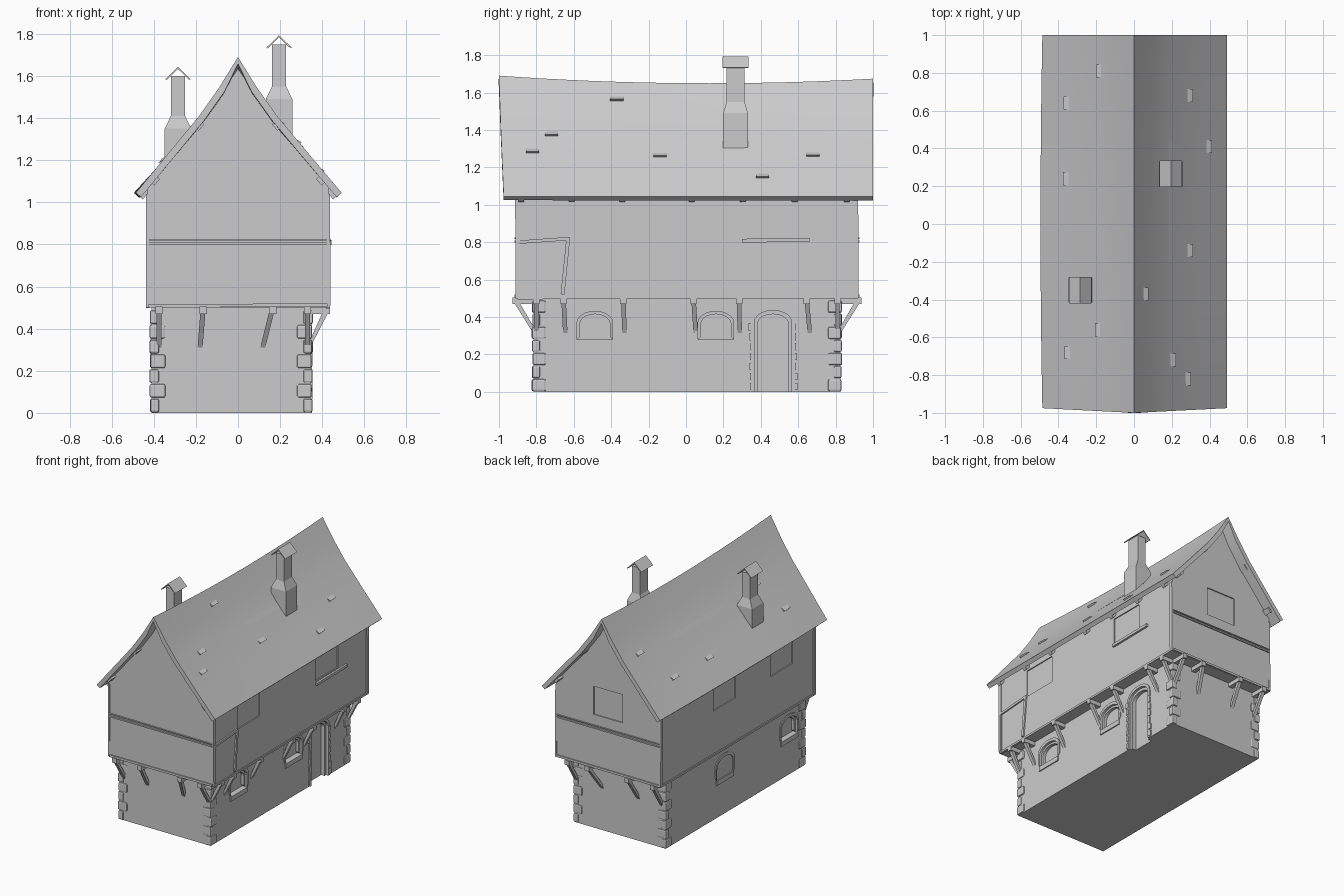
import bpy, bmesh, math, random
from mathutils import Vector, Matrix

random.seed(4)
cube = bpy.data.objects.get("Cube")
if cube:
    bpy.data.objects.remove(cube)

grey = bpy.data.materials.new("plain grey")
grey.use_nodes = True
tone = (0.6, 0.6, 0.6, 1)
grey.diffuse_color = tone
grey.node_tree.nodes["Principled BSDF"].inputs["Base Color"].default_value = tone


def finish(name, bm, matrix=None):
    if matrix:
        bm.transform(matrix)
    bmesh.ops.recalc_face_normals(bm, faces=bm.faces)
    mesh = bpy.data.meshes.new(name)
    bm.to_mesh(mesh)
    bm.free()
    mesh.materials.append(grey)
    obj = bpy.data.objects.new(name, mesh)
    bpy.context.collection.objects.link(obj)
    return obj


def box(name, lo, hi, turn=None):
    """Box between two corners, optionally turned (angle, axis) about its centre."""
    lo, hi = Vector(lo), Vector(hi)
    bm = bmesh.new()
    bmesh.ops.create_cube(bm, size=1)
    bmesh.ops.scale(bm, vec=hi - lo, verts=bm.verts)
    rot = Matrix.Rotation(turn[0], 4, turn[1]) if turn else Matrix()
    return finish(name, bm, Matrix.Translation((lo + hi) / 2) @ rot)


def prism(name, outline, a, b, matrix=None):
    """Outline of (x, z) points extruded along y from a to b."""
    bm = bmesh.new()
    face = bm.faces.new([bm.verts.new((x, a, z)) for x, z in outline])
    out = bmesh.ops.extrude_face_region(bm, geom=[face])
    moved = [v for v in out["geom"] if isinstance(v, bmesh.types.BMVert)]
    bmesh.ops.translate(bm, vec=(0, b - a, 0), verts=moved)
    return finish(name, bm, matrix)


def side(angle, x, y):
    """Frame whose -y is outward, turned about z and placed on a wall."""
    return Matrix.Translation((x, y, 0)) @ Matrix.Rotation(angle, 4, "Z")


QUARTER = math.pi / 2
RIGHT = QUARTER      # outward +x
LEFT = -QUARTER      # outward -x

# Walls
lower = box("lower_storey", (-0.41, -0.815, 0), (0.345, 0.825, 0.51))
half = [(0.43, 0.5), (0.43, 1.07), (0.35, 1.165), (0.186, 1.355)]
gable = half + [(0, 1.635)] + [(-x, z) for x, z in reversed(half)]
upper = prism("upper_storey", gable, -0.91, 0.92)

# Sagging roof: profile lofted along the ridge
slope = [(0, 1.69), (0.09, 1.545), (0.186, 1.41), (0.35, 1.215), (0.495, 1.045)]
section = [(-x, z) for x, z in reversed(slope[1:])] + slope
bm = bmesh.new()
rows = []
STEPS = 16
for i in range(STEPS + 1):
    t = 2 * i / STEPS - 1
    sag = 0.04 * (1 - t * t) + 0.008 * (t + 1) * t
    row = []
    for x, z in section:
        rise = 1 - abs(x) / 0.495
        y = t - (0.025 * (1 - rise) * t if t < 0 else 0)
        bulge = 0.02 * t * t if x < 0 else 0.005
        row.append(bm.verts.new((x * (1 - bulge * 2 * abs(x)), y, z - sag * rise)))
    rows.append(row)
for r0, r1 in zip(rows, rows[1:]):
    for k in range(len(section) - 1):
        bm.faces.new((r0[k], r0[k + 1], r1[k + 1], r1[k]))
roof = finish("roof", bm)
for poly in roof.data.polygons:
    if poly.normal.z < 0:
        poly.flip()
solid = roof.modifiers.new("thickness", "SOLIDIFY")
solid.thickness, solid.offset = 0.032, -1
bpy.context.view_layer.objects.active = roof
roof.select_set(True)
bpy.ops.object.modifier_apply(modifier="thickness")
bpy.ops.object.shade_smooth_by_angle(angle=math.radians(30))
roof.select_set(False)


# Arched openings, cut into the lower storey, with a raised surround
def arch(width, bottom, spring, top, n=10):
    w = width / 2
    pts = [(-w, bottom), (w, bottom)]
    for i in range(n + 1):
        a = math.pi * i / n
        pts.append((w * math.cos(a), spring + (top - spring) * math.sin(a)))
    return pts


def cut(target, outline, frame, depth):
    cutter = prism("cutter", outline, -0.05, depth, frame)
    cutter.hide_render = True
    mod = target.modifiers.new("opening", "BOOLEAN")
    mod.operation, mod.object, mod.solver = "DIFFERENCE", cutter, "EXACT"
    bpy.context.view_layer.objects.active = target
    bpy.ops.object.modifier_apply(modifier=mod.name)
    bpy.data.objects.remove(cutter)


def surround(name, inner, outer, frame, proud, back):
    """Arch-shaped band between two matching outlines, left open at the foot."""
    ring = inner[1:] + inner[:1]
    rim = outer[1:] + outer[:1]
    prism(name, ring + rim[::-1], -proud, back, frame)


def window(name, frame):
    hole = arch(0.19, 0.28, 0.37, 0.43)
    cut(lower, hole, frame, 0.035)
    surround(name + "_inner_frame", arch(0.16, 0.295, 0.365, 0.415), hole, frame, -0.012, 0.036)
    surround(name + "_stone_arch", hole, arch(0.225, 0.3, 0.38, 0.452), frame, 0.006, 0.01)
    prism(name + "_sill", [(-0.1, 0.245), (0.1, 0.245), (0.1, 0.28), (-0.1, 0.28)], -0.008, 0.01, frame)


for i, y in enumerate((-0.487, 0.16)):
    window(f"right_window_{i}", side(RIGHT, 0.345, y))
for i, y in enumerate((0.13, -0.63)):
    window(f"left_window_{i}", side(LEFT, -0.41, y))

door = side(RIGHT, 0.345, 0.465)
hole = arch(0.2, -0.02, 0.37, 0.435)
cut(lower, hole, door, 0.04)
surround("door_inner_frame", arch(0.165, 0, 0.365, 0.415), arch(0.2, 0, 0.37, 0.435), door, -0.012, 0.041)
surround("door_stone_arch", arch(0.2, 0, 0.37, 0.435), arch(0.235, 0, 0.375, 0.455), door, 0.007, 0.01)
for s in (-1, 1):
    for k in range(7):
        a, b = sorted((s * 0.105, s * random.uniform(0.12, 0.135)))
        z = 0.01 + k * 0.053
        prism("door_jamb_stone", [(a, z), (b, z), (b, z + 0.038), (a, z + 0.038)], -0.009, 0.01, door)

# Square upper windows, slightly recessed
openings = [(side(RIGHT, 0.43, 0.433), 0.265, 0.83, 1.02), (side(RIGHT, 0.43, -0.49), 0.265, 0.82, 1.02),
            (side(LEFT, -0.43, 0.16), 0.26, 0.83, 1.02), (side(LEFT, -0.43, -0.515), 0.26, 0.83, 1.02),
            (side(math.pi, 0, 0.92), 0.24, 0.9, 1.11)]
for frame, w, z0, z1 in openings:
    cut(upper, [(-w / 2, z0), (w / 2, z0), (w / 2, z1), (-w / 2, z1)], frame, 0.008)

# Corner stones of the lower storey
for cx, sx in ((-0.41, -1), (0.345, 1)):
    for cy, sy in ((-0.815, -1), (0.825, 1)):
        for k in range(7):
            long = 0.065 if k % 2 else 0.035
            ox, oy = (random.uniform(0.004, 0.011) for _ in "xy")
            xs = sorted((cx + sx * ox, cx - sx * long))
            ys = sorted((cy + sy * oy, cy - sy * (0.1 - long)))
            z = k * 0.07
            stone = box("corner_stone", (xs[0], ys[0], z + 0.003), (xs[1], ys[1], z + 0.067))
            soft = stone.modifiers.new("worn_edges", "BEVEL")
            soft.width, soft.segments = 0.008, 2


# Brackets carrying the overhang
def bracket(name, frame, reach, lean=0):
    turn = frame @ Matrix.Rotation(-QUARTER, 4, "Z")
    skew = Matrix.Identity(4)
    skew[1][2], skew[1][3] = lean, -lean * 0.5
    strut = [(-0.01, 0.33), (reach - 0.02, 0.485), (reach, 0.485), (reach, 0.47), (-0.01, 0.295)]
    prism(name + "_strut", strut, -0.012, 0.012, turn @ skew)
    beam = [(-0.02, 0.47), (reach + 0.012, 0.47), (reach + 0.012, 0.505), (-0.02, 0.505)]
    prism(name + "_beam", beam, -0.017, 0.017, turn)


for y in (-0.655, -0.335, 0.04, 0.285, 0.645):
    bracket("right_bracket", side(RIGHT, 0.345, y), 0.08, random.uniform(-0.1, 0.1))
for x, lean in ((-0.375, 0), (-0.165, 0.08), (0.165, 0.25), (0.33, 0)):
    bracket("front_bracket", side(0, x, -0.815), 0.1, lean)
    bracket("back_bracket", side(math.pi, x, 0.825), 0.1, -lean)
for y in (-0.8, 0.81):
    bracket("corner_bracket", side(RIGHT, 0.345, y), 0.08)

# Timber bands and sills
for y, out in ((-0.91, -1), (0.92, 1)):
    for z, h, tilt in ((0.798, 0.01, 0), (0.818, 0.006, 0.004), (0.502, 0.016, -0.004)):
        box("gable_band", (-0.425, y - 0.008, z), (0.425, y + 0.008, z + h), (tilt, "Y"))
box("right_floor_band", (0.42, -0.9, 0.497), (0.436, 0.92, 0.512), (0.003, "X"))
box("left_floor_band", (-0.436, -0.9, 0.497), (-0.42, 0.92, 0.512))
box("window_ledge", (0.42, 0.3, 0.8), (0.445, 0.66, 0.82), (0.012, "X"))

# Leaning timber frame on the right side
box("frame_post_front", (0.42, -0.91, 0.51), (0.44, -0.893, 0.81))
box("frame_post_rear", (0.42, -0.655, 0.52), (0.44, -0.635, 0.82), (-0.1, "X"))
box("frame_rail", (0.42, -0.91, 0.8), (0.44, -0.62, 0.818), (0.07, "X"))
for x in (-0.43, 0.43):
    for y in (-0.9, 0.91):
        box("corner_post", (x - 0.007, y - 0.012, 0.5), (x + 0.007, y + 0.012, 1.04), (0.006, "X"))

# Rafter tails and purlin ends
for s in (-1, 1):
    for y in (-0.88, -0.61, -0.34, 0.03, 0.305, 0.58, 0.86):
        box("rafter_tail", (s * 0.44 - 0.035, y - 0.015, 1.035), (s * 0.44 + 0.035, y + 0.015, 1.065), (s * 0.85, "Y"))
    for x, z in ((0.185, 1.365), (0.395, 1.105)):
        box("purlin", (s * x - 0.02, -0.965, z - 0.015), (s * x + 0.02, 0.975, z + 0.015), (s * 0.85, "Y"))


# Chimneys with tapered shoulders and little gabled caps
def chimney(name, x, y, base, shoulder, top):
    bm = bmesh.new()
    rings = []
    for z, w, d in ((base, 0.063, 0.066), (shoulder, 0.063, 0.066), (shoulder + 0.06, 0.034, 0.048), (top, 0.034, 0.048)):
        rings.append([bm.verts.new((x + i * w, y + j * d, z)) for i, j in ((-1, -1), (1, -1), (1, 1), (-1, 1))])
    for a, b in zip(rings, rings[1:]):
        for k in range(4):
            bm.faces.new((a[k], a[k - 1], b[k - 1], b[k]))
    bm.faces.new(rings[0])
    bm.faces.new(rings[-1])
    finish(name, bm)
    cap = [(-0.06, -0.015), (0, 0.043), (0.06, -0.015), (0.054, -0.019), (0, 0.033), (-0.054, -0.019)]
    prism(name + "_cap", cap, y - 0.07, y + 0.07, Matrix.Translation((x, 0, top)))


chimney("right_chimney", 0.195, 0.265, 1.28, 1.49, 1.75)
chimney("left_chimney", -0.285, -0.35, 1.2, 1.35, 1.6)

# Lifted shingles
spots = [(0.29, 0.68), (0.39, 0.41), (0.29, -0.14), (0.055, -0.37), (0.28, -0.82), (0.2, -0.72),
         (-0.35, 0.64), (-0.355, 0.24), (-0.345, -0.68), (-0.18, 0.81), (-0.185, -0.56)]
for x, y in spots:
    hit, at, normal, _ = roof.ray_cast(Vector((x, y, 3)), Vector((0, 0, -1)))
    if hit:
        frame = Matrix.Translation(at) @ Matrix.Rotation(math.copysign(0.87, x), 4, "Y")
        s = math.copysign(1, x)
        wedge = [(-s * 0.02, -0.004), (s * 0.02, 0.012), (s * 0.02, -0.006)]
        prism("lifted_shingle", wedge, -0.035, 0.035, frame)
